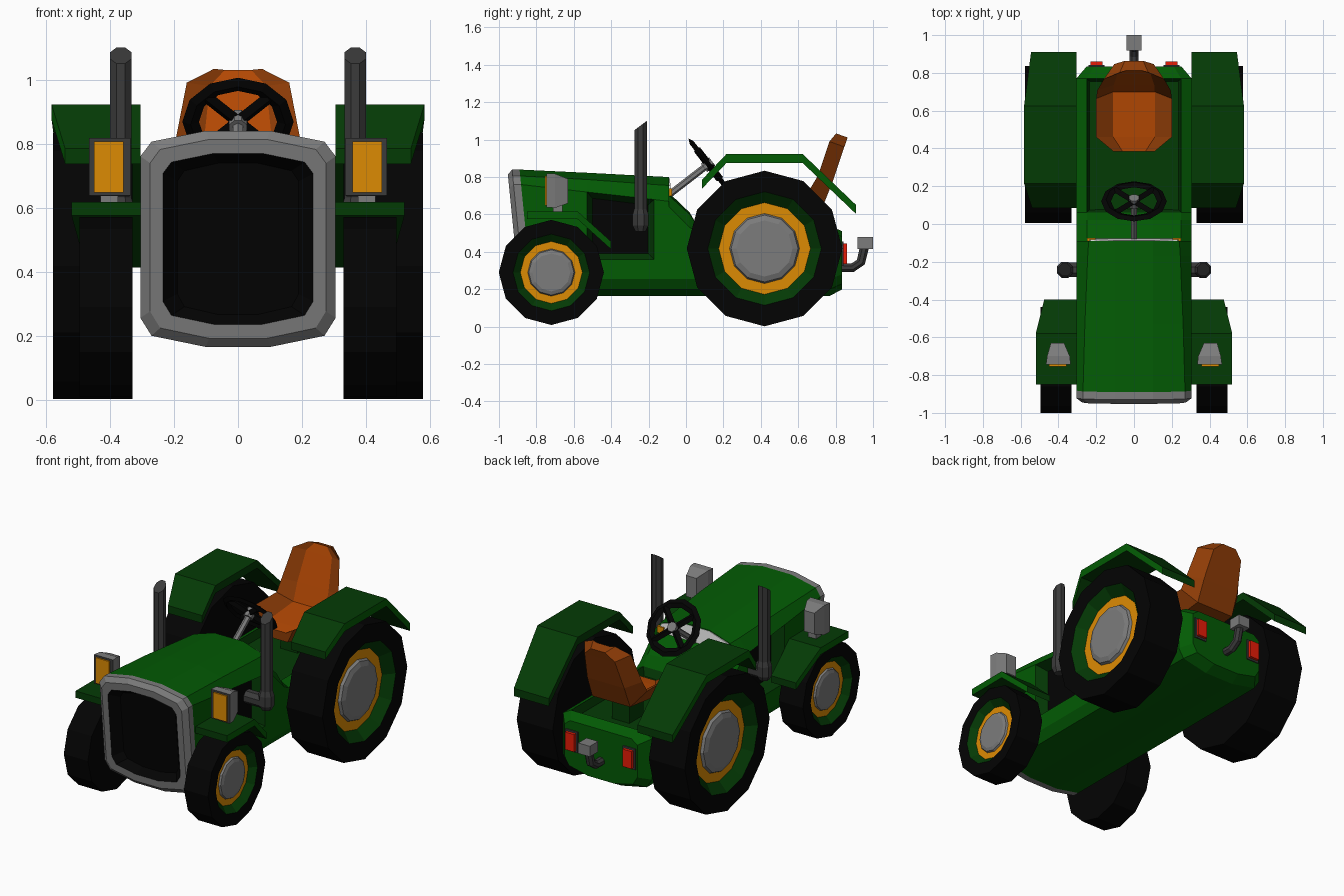
import bpy, bmesh
from math import sin, cos, pi
from mathutils import Vector

cube = bpy.data.objects.get("Cube")
if cube:
    bpy.data.objects.remove(cube)


def material(name, r, g, b):
    m = bpy.data.materials.new(name)
    m.use_nodes = True
    m.diffuse_color = (r, g, b, 1)
    m.node_tree.nodes["Principled BSDF"].inputs["Base Color"].default_value = (r, g, b, 1)
    return m


green = material("green paint", .0008, .103, .0012)
dark_green = material("dark green paint", .0012, .043, .0016)
yellow = material("amber yellow", .72, .26, .001)
leather = material("orange seat pad", .46, .066, .001)
brown = material("brown seat shell", .27, .045, .002)
black = material("black rubber", .001, .001, .001)
dark_grey = material("dark grey metal", .043, .043, .043)
grey = material("grey metal", .2, .2, .2)
light_grey = material("light grey panel", .8, .8, .8)
red = material("red lens", .8, .012, .002)


def finish(name, bm, mats, mirror=False):
    me = bpy.data.meshes.new(name)
    bm.to_mesh(me)
    bm.free()
    for m in mats:
        me.materials.append(m)
    ob = bpy.data.objects.new(name, me)
    bpy.context.scene.collection.objects.link(ob)
    if mirror:
        ob.modifiers.new("Mirror", 'MIRROR')
    return ob


def loft(rings, segment_mats=None, caps=(True, True)):
    """Skin a list of equal-length rings; optional material index per segment."""
    bm = bmesh.new()
    vs = [[bm.verts.new(p) for p in r] for r in rings]
    n = len(vs[0])
    for i in range(len(vs) - 1):
        for j in range(n):
            k = (j + 1) % n
            f = bm.faces.new((vs[i][j], vs[i][k], vs[i + 1][k], vs[i + 1][j]))
            f.material_index = segment_mats[i] if segment_mats else 0
    for on, ring, s in ((caps[0], vs[0], 0), (caps[1], vs[-1], -1)):
        if on:
            bm.faces.new(ring).material_index = segment_mats[s] if segment_mats else 0
    bmesh.ops.recalc_face_normals(bm, faces=bm.faces)
    return bm


def box(name, x, y, z, mat, mirror=False):
    rings = [[(a, b, c) for a, b in ((x[0], y[0]), (x[1], y[0]), (x[1], y[1]), (x[0], y[1]))] for c in z]
    return finish(name, loft(rings), [mat], mirror)


def tube(name, path, r, sides, mat, mirror=False):
    pts = [Vector(p) for p in path]
    rings = []
    for i, p in enumerate(pts):
        q = (pts[min(i + 1, len(pts) - 1)] - pts[max(i - 1, 0)]).to_track_quat('Z', 'Y')
        rings.append([p + q @ Vector((r * cos(2 * pi * (k + .5) / sides), r * sin(2 * pi * (k + .5) / sides), 0))
                      for k in range(sides)])
    return finish(name, loft(rings), [mat], mirror)


def section(half, y):
    """Symmetric body section; y is a number or a rule of height."""
    pts = half + [(-x, z) for x, z in reversed(half)]
    return [(x, y(z) if callable(y) else y, z) for x, z in pts]


def lean(z):
    return -.89 + .1 * (.84 - z)


# Hood with a recessed engine bay on each side
def hood_half(side, shoulder, top):
    return [(.1, .165), (.27, .2), (.305, .256), (.305, .36), (.305, side), shoulder, (.1, top)]


bm = loft([section(hood_half(.76, (.27, .806), .84), lean),
           section(hood_half(.72, (.26, .787), .823), -.53),
           section(hood_half(.68, (.245, .76), .804), -.17),
           section(hood_half(.67, (.24, .755), .80), -.09)])
bays = []
for f in bm.faces:
    c = f.calc_center_median()
    if abs(f.normal.x) > .9 and -.5 < c.y < -.2 and .4 < c.z < .65:
        bays.append(f)
walls = bmesh.ops.inset_individual(bm, faces=bays, thickness=.045, depth=-.07)["faces"]
for f in walls:
    f.material_index = 1
for f in bays:
    f.material_index = 2
finish("hood", bm, [green, dark_green, black])

# Dashboard plate, tilted towards the driver, with a small lamp at each end
dash = [(.245, .705), (.23, .755), (.1, .795)]
finish("dashboard", loft([section(dash, -.092), section(dash, lambda z: -.088 + .12 * (.8 - z))]), [light_grey])
box("dash_light", (.205, .25), (-.09, -.074), (.70, .74), yellow, True)


# Cowl and rear body with a sunken deck
def rear_half(side, shoulder, top):
    return [(.1, .165), (.27, .2), (.305, .256), (.305, side), shoulder, (.1, top)]


bm = loft([section(rear_half(.64, (.25, .70), .715), -.09),
           section(rear_half(.53, (.25, .60), .61), .02),
           section(rear_half(.51, (.25, .54), .54), .06),
           section(rear_half(.51, (.25, .54), .54), .77),
           section([(.09, .2), (.22, .23), (.25, .28), (.25, .48), (.21, .51), (.09, .51)], .835)],
          caps=(False, True))
deck = [f for f in bm.faces if f.normal.z > .9 and abs(f.calc_center_median().x) < .2
        and .1 < f.calc_center_median().y < .77]
for f in deck:
    f.material_index = 1
bmesh.ops.inset_region(bm, faces=deck, thickness=.02, depth=-.05)
finish("rear_body", bm, [green, dark_green])

# Grille surround and recessed grille
outline = [(.1, .165), (.27, .2), (.305, .256), (.305, .76), (.27, .806), (.1, .84)]


def grille_ring(sx, sz, offset):
    half = [(x * sx, .503 + (z - .503) * sz) for x, z in outline]
    return section(half, lambda z: lean(z) + offset)


finish("grille", loft([grille_ring(1, 1, 0), grille_ring(1, 1, -.04), grille_ring(.9, .92, -.065),
                       grille_ring(.77, .79, -.065), grille_ring(.62, .7, -.01)], [0, 0, 0, 1], (False, True)),
       [grey, black])


# Wheels: tyre, dished rim, painted ring and hub
def wheel(name, y, z, radius, x0, x1):
    d = .13 * radius
    profile = [(x0, .3), (x0, 1), (x1, 1), (x1, .73), (x1 - d, .59), (x1 - d, .45),
               (x1 - d * .7, .43), (x1 - d * .5, .36)]
    rings = [[(x, y + radius * r * sin(k * pi / 6), z + radius * r * cos(k * pi / 6)) for k in range(12)]
             for x, r in profile]
    finish(name, loft(rings, [0, 0, 0, 1, 2, 3, 3]), [black, dark_green, yellow, grey], True)


wheel("rear_wheel", .42, .418, .416, .33, .577)
wheel("front_wheel", -.72, .29, .281, .33, .495)


# Fenders: folded sheets with brighter outer edges
def fender(name, path, thick):
    bm = loft([[(.305, y, z), (x, y, z), (x, y, z - thick), (.305, y, z - thick)] for y, z, x in path])
    for f in bm.faces:
        f.material_index = 1 if f.normal.x > .6 else 0
    finish(name, bm, [dark_green, green], True)


fender("rear_fender", [(.085, .785, .54), (.215, .922, .582), (.625, .922, .582), (.91, .65, .545)], .048)
fender("front_fender", [(-.85, .617, .52), (-.58, .617, .52), (-.4, .455, .475)], .042)


# Headlights on short stems
def lamp_ring(x0, x1, y, z0, z1):
    return [(x0, y, z0), (x1, y, z0), (x1, y, z1), (x0, y, z1)]


bm = loft([lamp_ring(.335, .466, -.745, .638, .818), lamp_ring(.34, .46, -.70, .635, .818),
           lamp_ring(.37, .44, -.63, .66, .79)])
for f in bm.faces:
    f.material_index = 1 if f.normal.y < -.9 else 0
finish("headlight", bm, [grey, dark_grey], True)
box("headlight_lens", (.358, .45), (-.754, -.745), (.647, .806), yellow, True)
box("headlight_stem", (.375, .43), (-.71, -.66), (.6, .65), grey, True)


# Upright exhaust stacks with slanted tips
def stack_ring(r, z, slant=0):
    return [(.366 + r * cos((k + .5) * pi / 4), -.243 + r * sin((k + .5) * pi / 4),
             z + slant * r * sin((k + .5) * pi / 4)) for k in range(8)]


finish("exhaust_stack", loft([stack_ring(.03, .51), stack_ring(.046, .54), stack_ring(.046, .6),
                              stack_ring(.036, .63), stack_ring(.036, 1.075, .75)]), [dark_grey], True)
tube("exhaust_elbow", [(.22, -.243, .555), (.36, -.243, .555)], .042, 8, dark_grey, True)

# Bucket seat lofted from cushion to backrest: bright centre pad, brown wings and shell
stations = [(.385, .66, 0, 1, .11, .03), (.46, .67, 0, 1, .2, .07), (.70, .69, -.6, .8, .2, .06),
            (.735, .80, -.94, .34, .195, .03), (.795, .98, -.94, .34, .16, .03), (.812, 1.03, -.94, .34, .075, .01)]
rings = []
for y, z, ny, nz, w, wing in stations:
    profile = [(.55, 0), (1, wing), (.65, -.055), (-.65, -.055), (-1, wing), (-.55, 0)]
    rings.append([(u * w, y + v * ny, z + v * nz) for u, v in profile])
bm = loft(rings)
for f in bm.faces:
    centred = abs(f.calc_center_median().x) < .01
    f.material_index = 0 if centred and (f.normal.z > .2 and f.normal.y < .2) else 1
finish("seat", bm, [leather, brown])
box("seat_base", (-.06, .06), (.5, .64), (.47, .64), dark_green)

# Steering wheel, spokes, hub and column
hub = Vector((0, .12, .868))
axis = Vector((0, .79, .61))
up = Vector((0, -.61, .79))
bpy.ops.mesh.primitive_torus_add(location=hub, rotation=(-.913, 0, 0), major_segments=12, minor_segments=4,
                                 major_radius=.148, minor_radius=.026)
rim = bpy.context.object
rim.name = "steering_wheel_rim"
rim.scale.z = .5
rim.data.materials.append(black)
for i in range(4):
    a = pi / 4 + i * pi / 2
    tip = hub + .14 * (Vector((cos(a), 0, 0)) + up * sin(a))
    tube(f"steering_spoke_{i + 1}", [hub, tip], .02, 4, black)
tube("steering_hub", [hub - axis * .03, hub + axis * .025], .03, 8, grey)
tube("steering_column", [hub - axis * .28, hub], .018, 6, grey)

# Tail lights and rear hitch
box("tail_light_frame", (.155, .24), (.82, .842), (.325, .455), dark_grey, True)
box("tail_light_lens", (.166, .229), (.842, .86), (.336, .444), red, True)
tube("hitch_arm", [(0, .8, .315), (0, .89, .315), (0, .935, .345), (0, .955, .43)], .026, 8, dark_grey)
box("hitch_block", (-.04, .04), (.918, 1.0), (.415, .48), grey)
